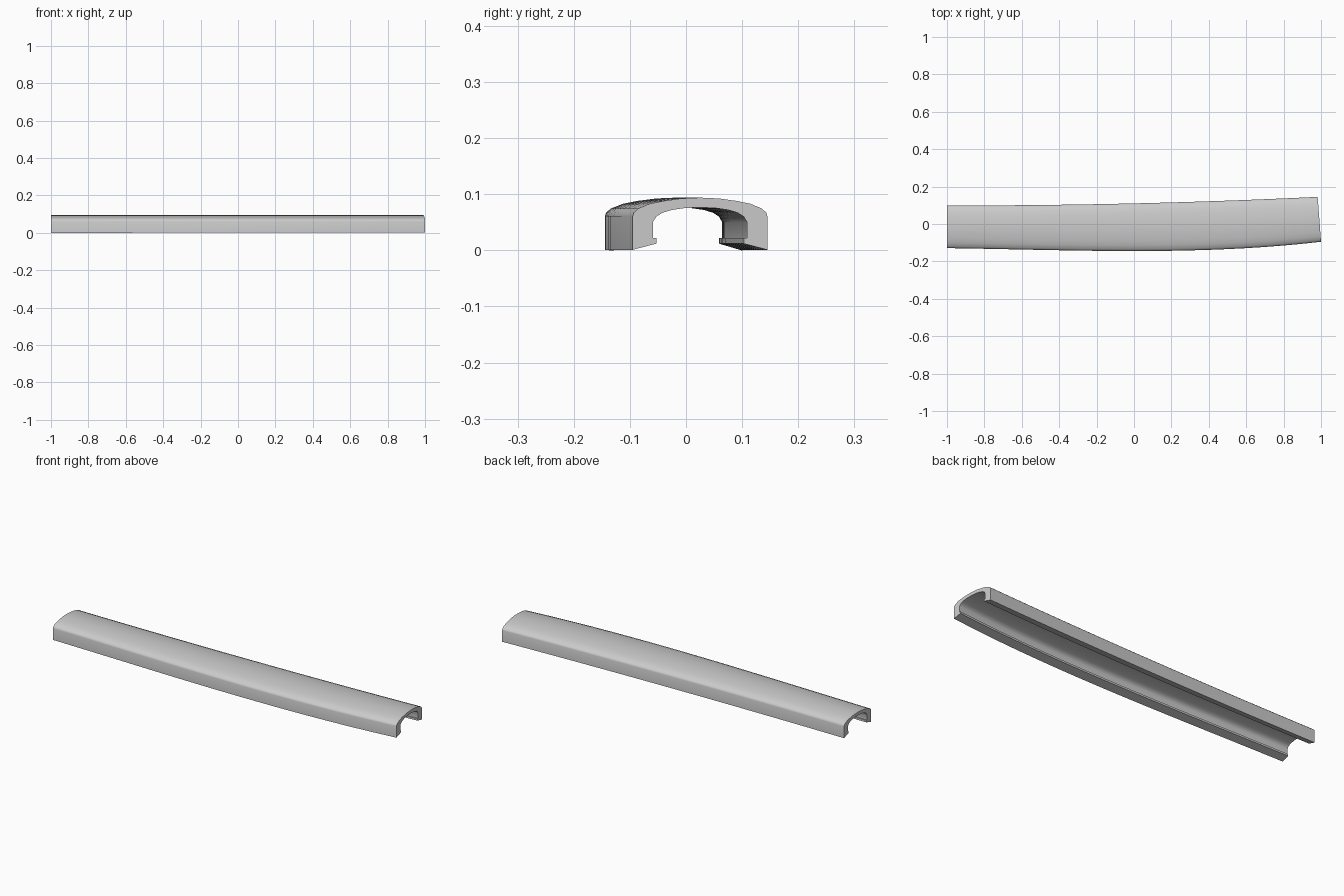
import bpy, bmesh

if "Cube" in bpy.data.objects:
    bpy.data.objects.remove(bpy.data.objects["Cube"])

# Half cross-section: (fraction of half width, height), outer bottom -> crown
outer = [(1, 0.001), (1, 0.061), (0.985, 0.067), (0.92, 0.0745), (0.75, 0.083),
         (0.55, 0.088), (0.28, 0.0925), (0, 0.094)]
# Crown of the hollow -> wall -> small retaining lip
inner = [(0, 0.0765), (0.22, 0.0755), (0.42, 0.072), (0.56, 0.067), (0.65, 0.060),
         (0.70, 0.050), (0.70, 0.022), (0.65, 0.022), (0.65, 0.012)]


def mirrored(pts):
    return pts + [(-u, z) for u, z in reversed(pts[:-1])]


outer_loop = mirrored(outer)
inner_loop = mirrored(inner[::-1])
section = outer_loop + inner_loop[::-1]


# Plan outline of the gently curved rail
def front_edge(s):
    return -0.1445 + 0.0325 * s**2 + 0.017 * s**3


def back_edge(s):
    return 0.110 + 0.023 * s + 0.012 * s**2


# Sweep the section along the length, tilting towards the right end
bm = bmesh.new()
steps = 20
rings = []
for i in range(steps + 1):
    s = -1 + 2 * i / steps
    lo, hi = front_edge(s), back_edge(s)
    tilt = 0.018 * ((s + 1) / 2) ** 2
    rings.append([bm.verts.new((s - tilt * (u + 1) / 2,
                                lo + (hi - lo) * (u + 1) / 2,
                                z - 0.001 * (1 - s) / 2 if z < 0.002 else z))
                  for u, z in section])

n = len(section)
for a, b in zip(rings, rings[1:]):
    for j in range(n):
        k = (j + 1) % n
        bm.faces.new((a[j], a[k], b[k], b[j]))

# End faces around the open channel
bm.faces.new(rings[0])
bm.faces.new(rings[-1][::-1])
bmesh.ops.recalc_face_normals(bm, faces=bm.faces[:])

mesh = bpy.data.meshes.new("curved_channel_rail")
bm.to_mesh(mesh)
bm.free()
rail = bpy.data.objects.new("curved_channel_rail", mesh)
bpy.context.collection.objects.link(rail)

bpy.context.view_layer.objects.active = rail
rail.select_set(True)
bpy.ops.object.shade_smooth_by_angle(angle=0.6)
